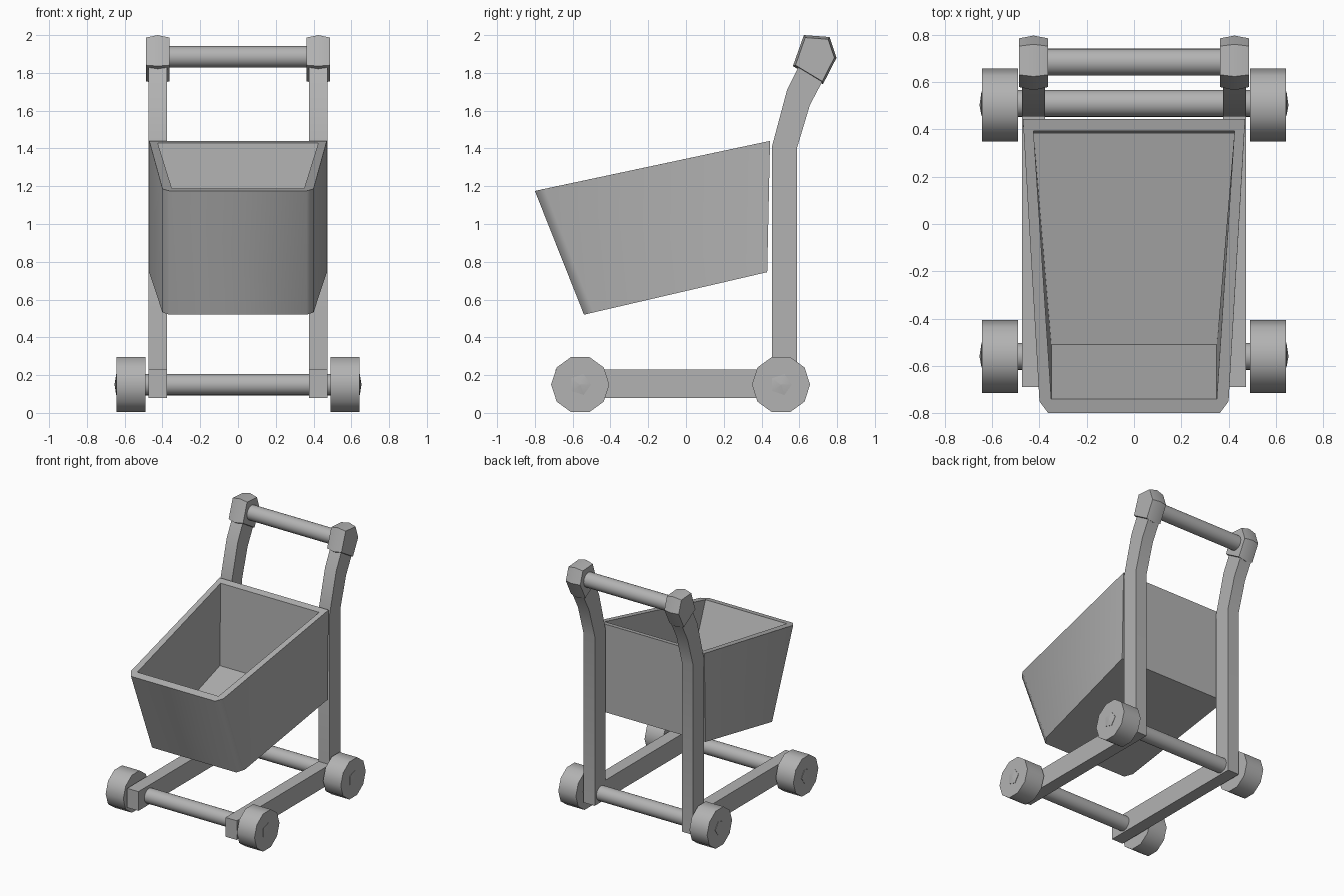
import bpy, bmesh, math
from mathutils import Vector

cube = bpy.data.objects.get("Cube")
if cube:
    bpy.data.objects.remove(cube, do_unlink=True)

grey = bpy.data.materials.new("cart_grey")
grey.use_nodes = True
colour = (0.45, 0.45, 0.45, 1)
grey.diffuse_color = colour
grey.node_tree.nodes["Principled BSDF"].inputs["Base Color"].default_value = colour


def make_object(name, bm, angle=45):
    bmesh.ops.recalc_face_normals(bm, faces=bm.faces)
    mesh = bpy.data.meshes.new(name)
    bm.to_mesh(mesh)
    bm.free()
    mesh.materials.append(grey)
    obj = bpy.data.objects.new(name, mesh)
    bpy.context.collection.objects.link(obj)
    bpy.ops.object.select_all(action='DESELECT')
    obj.select_set(True)
    bpy.context.view_layer.objects.active = obj
    bpy.ops.object.shade_smooth_by_angle(angle=math.radians(angle))
    return obj


def loft(name, rings, angle=45):
    """Bridge rings of equal length and close both ends."""
    bm = bmesh.new()
    rows = [[bm.verts.new(p) for p in ring] for ring in rings]
    n = len(rows[0])
    for a, b in zip(rows, rows[1:]):
        for i in range(n):
            j = (i + 1) % n
            bm.faces.new((a[i], a[j], b[j], b[i]))
    bm.faces.new(rows[0])
    bm.faces.new(rows[-1])
    return make_object(name, bm, angle)


def circle(x, y, z, r, sides):
    turn = 2 * math.pi / sides
    return [(x, y + r * math.cos(i * turn), z + r * math.sin(i * turn)) for i in range(sides)]


def rod(name, x1, x2, y, z, r, sides):
    return loft(name, [circle(x1, y, z, r, sides), circle(x2, y, z, r, sides)])


# Side frames: rail, post and bent handle arm in one profile (y, z)
frame = [(-0.69, 0.08), (0.587, 0.08), (0.587, 1.4), (0.656, 1.63), (0.73, 1.77),
         (0.61, 1.86), (0.535, 1.71), (0.455, 1.41), (0.455, 0.23), (-0.69, 0.23)]
# Five-sided grip cap outline (y, z)
cap = [(0.624, 2.0), (0.76, 1.99), (0.797, 1.88), (0.725, 1.74), (0.566, 1.836)]
cap_mid = (0.69, 1.88)

for side, s in (("left", 1), ("right", -1)):
    loft(side + "_frame", [[(s * x, y, z) for y, z in frame] for x in (0.376, 0.473)])

    # Crowned cap on the arm
    rings = []
    for x, k in ((0.363, 0.89), (0.425, 1), (0.487, 0.89)):
        rings.append([(s * x, cap_mid[0] + (y - cap_mid[0]) * k,
                       cap_mid[1] + (z - cap_mid[1]) * k) for y, z in cap])
    loft(side + "_grip_cap", rings, 30)

    # Wheels with a low pointed hub
    for end, y in (("front", -0.56), ("back", 0.503)):
        rod(f"{end}_{side}_wheel", s * 0.49, s * 0.642, y, 0.15, 0.154, 10)
        loft(f"{end}_{side}_hub", [circle(s * x, y, 0.15, r, 5)
                                   for x, r in ((0.63, 0.058), (0.645, 0.058), (0.653, 0.004))], 30)

# Axles and handle
rod("front_axle", -0.5, 0.5, -0.56, 0.15, 0.057, 24)
rod("back_axle", -0.5, 0.5, 0.51, 0.15, 0.057, 24)
rod("handle_bar", -0.39, 0.39, 0.685, 1.885, 0.057, 24)


# Basket: open tapered bin with chamfered outer front corners
def basket_outer(front, back):
    (yf, zf), (yb, zb) = front, back
    dz = 0.05 * (zb - zf) / (yb - yf)
    half = [(0.47, yb, zb), (0.4, yf + 0.05, zf + dz), (0.363, yf, zf)]
    return half + [(-x, y, z) for x, y, z in reversed(half)]


def basket_inner(front, back):
    (yf, zf), (yb, zb) = front, back
    return [(0.425, yb, zb), (0.35, yf, zf), (-0.35, yf, zf), (-0.425, yb, zb)]


bm = bmesh.new()
ob, ot, it, ib = [[bm.verts.new(p) for p in ring] for ring in (
    basket_outer((-0.54, 0.52), (0.43, 0.745)),
    basket_outer((-0.8, 1.175), (0.445, 1.44)),
    basket_inner((-0.74, 1.188), (0.393, 1.429)),
    basket_inner((-0.51, 0.59), (0.383, 0.79)))]
for a, b in ((ob, ot), (it, ib)):
    for i in range(len(a)):
        j = (i + 1) % len(a)
        bm.faces.new((a[i], a[j], b[j], b[i]))
bm.faces.new(ob)
bm.faces.new(ib)
# Rim strips: left, front, right, back
bm.faces.new((ot[0], ot[1], it[1], it[0]))
bm.faces.new((ot[1], ot[2], ot[3], ot[4], it[2], it[1]))
bm.faces.new((ot[4], ot[5], it[3], it[2]))
bm.faces.new((ot[5], ot[0], it[0], it[3]))
make_object("basket", bm, 60)
